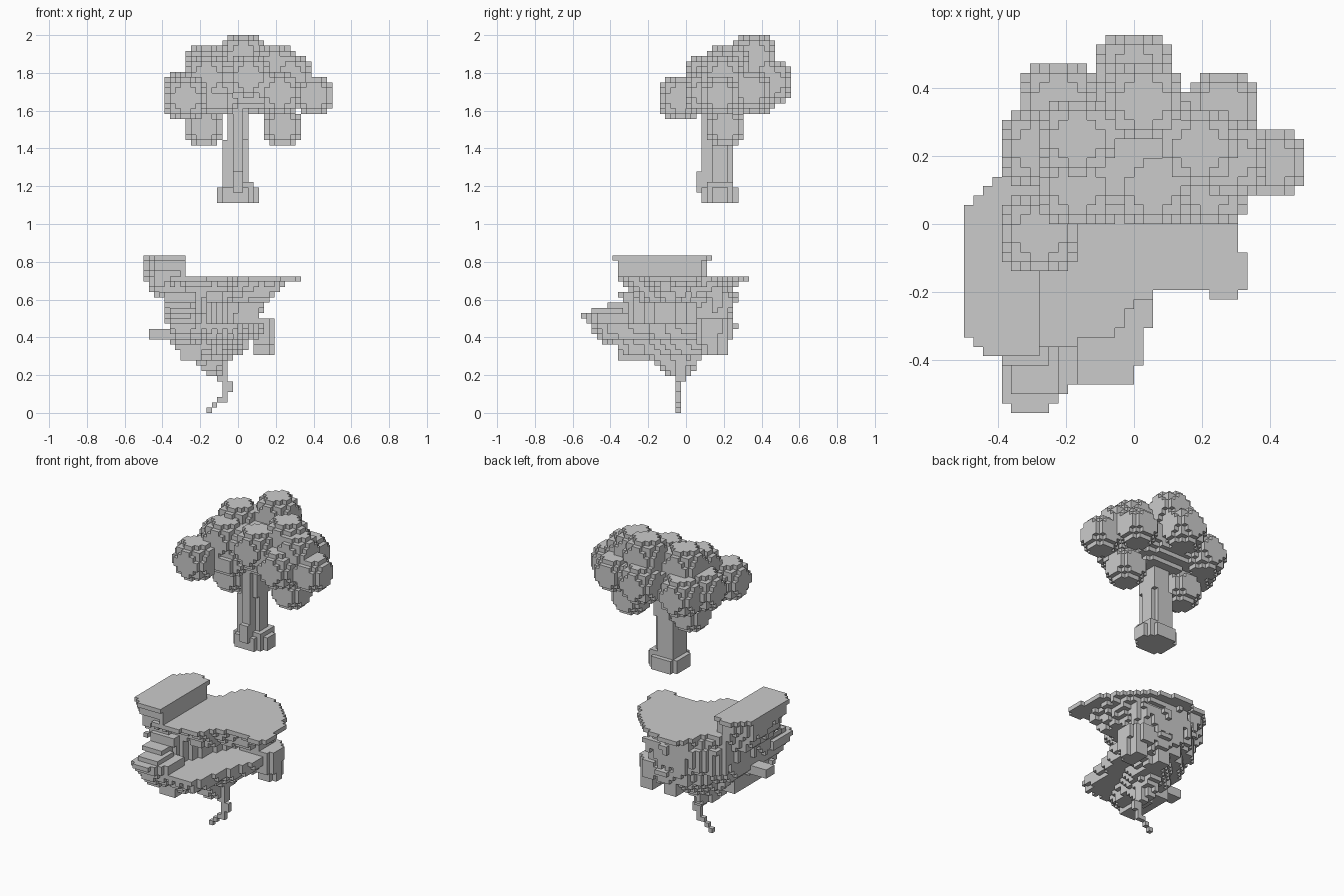
import bpy
import bmesh
import random
from mathutils import Vector

random.seed(4)
UNIT = 1 / 36  # edge of one small cube
taken = {}     # cube position -> part name

cube = bpy.data.objects.get("Cube")
if cube:
    bpy.data.objects.remove(cube, do_unlink=True)

stone = bpy.data.materials.new("plain grey")
stone.use_nodes = True
grey = (0.6, 0.6, 0.6, 1)
stone.diffuse_color = grey
stone.node_tree.nodes["Principled BSDF"].inputs["Base Color"].default_value = grey


def inside(x, y, outline):
    """Even-odd test of a point against a closed outline."""
    hit = False
    previous = outline[-1]
    for point in outline:
        (ax, ay), (bx, by) = previous, point
        if (ay > y) != (by > y) and x < ax + (y - ay) * (bx - ax) / (by - ay):
            hit = not hit
        previous = point
    return hit


def prism(part, outline, low, high, shrink=1.0, pivot=(0, 0), rough=0.0):
    """Fill an outline with cubes; the bottom is scaled about the pivot."""
    columns = {}
    xs = [p[0] for p in outline]
    ys = [p[1] for p in outline]
    for k in range(low, high):
        ratio = (k + 1 - low) / (high - low)
        scale = shrink + (1 - shrink) * ratio
        for i in range(min(xs), max(xs)):
            for j in range(min(ys), max(ys)):
                if (i, j) not in columns:
                    columns[i, j] = 1 + rough * random.random()
                grow = columns[i, j] / scale
                x = pivot[0] + (i + 0.5 - pivot[0]) * grow
                y = pivot[1] + (j + 0.5 - pivot[1]) * grow
                if inside(x, y, outline):
                    taken.setdefault((i, j, k), part)


def box(part, x, y, z):
    """Fill a block given by (low, high) pairs."""
    for i in range(*x):
        for j in range(*y):
            for k in range(*z):
                taken.setdefault((i, j, k), part)


def blob(part, centre, radii, power=2.3):
    """Fill a slightly boxy ball of cubes."""
    spans = [range(int(c - r) - 2, int(c + r) + 2) for c, r in zip(centre, radii)]
    for i in spans[0]:
        for j in spans[1]:
            for k in spans[2]:
                total = sum(abs((v + 0.5 - c) / r) ** power
                            for v, c, r in zip((i, j, k), centre, radii))
                if total <= 1:
                    taken.setdefault((i, j, k), part)


# Trunk with a flared foot
foot = [(-4, 5), (-2, 3), (2, 3), (4, 5), (4, 8), (2, 10), (-2, 10), (-4, 8)]
prism("trunk", foot, 40, 43)
box("trunk", (-3, 3), (4, 9), (43, 44))
box("trunk", (-3, 1), (4, 9), (44, 52))
box("trunk", (1, 2), (5, 8), (44, 52))
box("trunk", (-1, 1), (2, 4), (42, 46))
box("trunk", (-2, 2), (4, 9), (52, 62))
box("trunk", (-1, 1), (3, 4), (44, 60))

# Leaf clusters round a broad core
blob("crown", (0, 8, 62), (10, 6.5, 5))
large, small = 4.25, 3.75
clusters = [
    (1, 13, 68, large), (0, 16, 63, large), (-6, 9, 66, large),
    (7, 8, 66, large), (10, 7, 64, large), (-8, 13, 61, large),
    (9.5, 12.5, 61.5, small), (-10, 8, 61, large), (14.5, 6.5, 60.5, small),
    (-10, -1, 60, large), (8.5, 7.5, 54.5, small), (-6.5, 7.5, 54.5, small),
    (-6, 4, 64, large), (2, 4, 64, large), (8, 4, 61, large),
]
for *centre, radius in clusters:
    blob("crown", centre, [radius] * 3)
blob("crown", (-5, 3, 59.5), (5, 3, 2.9))  # limb to the front cluster

# Thin raised slab along one side, stepping in below
raised = [(-18, -11), (-16, -14), (-10, -14), (-10, 4), (-14, 5), (-18, 2)]
prism("raised_slab", raised, 29, 30)
brace = [(-18, -10), (-16, -13), (-10, -13), (-10, 3), (-14, 4), (-18, 1)]
prism("raised_slab_brace", brace, 27, 29)
prism("raised_slab_brace", brace, 22, 27, 0.78, (-10, -3), 0.1)

# Broad flat platform and its underside
platform = [(-15, -12), (-10, -13), (-2, -12), (0, -8), (4, -7), (8, -7),
            (8, -8), (11, -8), (12, -7), (12, -3), (11, -3), (11, 1),
            (8, 6), (4, 10), (-2, 12), (-6, 12), (-9, 5), (-14, 4)]
prism("platform", platform, 25, 26)
underside = [(-15, -12), (-2, -11), (2, -7), (9, -5), (9, 4), (4, 9),
             (-6, 10), (-13, 4)]
prism("platform_underside", underside, 21, 25, 0.75, (-6, 1), 0.1)

# Rock wall round the open hollow
wall = [(-15, -13), (-9, -13), (-6, -8), (-5, -3), (-2, 3), (5, 2), (5, 9),
        (0, 10), (-8, 9), (-14, 4)]
prism("rock_wall", wall, 17, 23, 0.9, (-4, 1), 0.12)

# Lower floor and the tapering rock under it
floor = [(-13, -13), (-9, -17), (0, -17), (1, -14), (2, -8), (5, -1),
         (5, 8), (0, 10), (-6, 8), (-13, 0)]
prism("lower_floor", floor, 16, 17)
prism("lower_floor", floor, 14, 16, 0.9, (-4, 0), 0.06)
rock = [(-13, -14), (-5, -14), (-2, -7), (1, 0), (3, 8), (-3, 8), (-11, -1)]
prism("lower_rock", rock, 11, 14, 0.75, (-6, -4), 0.15)
point = [(-9, -7), (-4, -7), (-1, -1), (-2, 3), (-5, 3)]
prism("lower_rock", point, 7, 11, 0.4, (-4, -1), 0.2)
box("lower_rock", (-11, -7), (-13, -2), (10, 13))
box("lower_rock", (-3, 0), (3, 8), (11, 14))

# Jutting ledge, side knob and hanging chunk
ledge = [(-14, -12), (-14, -18), (-13, -20), (-9, -20), (-6, -17), (-6, -11)]
prism("front_ledge", ledge, 13, 19, 0.5, (-9, -10))
box("front_ledge", (-13, -8), (-18, -12), (19, 20))
box("front_ledge", (-14, -9), (-15, -12), (20, 21))
box("side_knob", (-17, -12), (-8, -5), (14, 16))
hanging = [(2, 2), (6, 2), (7, 4), (7, 6), (5, 9), (2, 9)]
prism("hanging_chunk", hanging, 11, 18, 0.75, (6, 5))

# Crooked root below, one step at a time
root = [(0, 1, -6, 1), (1, 2, -5, 1), (2, 3, -4, 2), (3, 4, -3, 1),
        (4, 6, -3, 2), (6, 8, -4, 2), (8, 10, -5, 3)]
for low, high, left, width in root:
    box("hanging_root", (left, left + width), (-2, -1 if low < 5 else 0), (low, high))

# Turn each part into a mesh of its exposed cube faces
directions = [Vector(d) for d in ((1, 0, 0), (-1, 0, 0), (0, 1, 0),
                                  (0, -1, 0), (0, 0, 1), (0, 0, -1))]
for part in sorted(set(taken.values())):
    bm = bmesh.new()
    corners = {}
    for cell in [c for c, owner in taken.items() if owner == part]:
        middle = Vector(cell) + Vector((0.5, 0.5, 0.5))
        for normal in directions:
            if tuple(int(v) for v in Vector(cell) + normal) in taken:
                continue
            side = Vector((normal.y, normal.z, normal.x))
            up = normal.cross(side)
            ring = []
            for a, b in ((-1, -1), (1, -1), (1, 1), (-1, 1)):
                p = middle + (normal + side * a + up * b) / 2
                key = tuple(round(v) for v in p)
                if key not in corners:
                    corners[key] = bm.verts.new(Vector(key) * UNIT)
                ring.append(corners[key])
            bm.faces.new(ring)
    mesh = bpy.data.meshes.new(part)
    bm.to_mesh(mesh)
    bm.free()
    mesh.materials.append(stone)
    bpy.context.collection.objects.link(bpy.data.objects.new(part, mesh))
